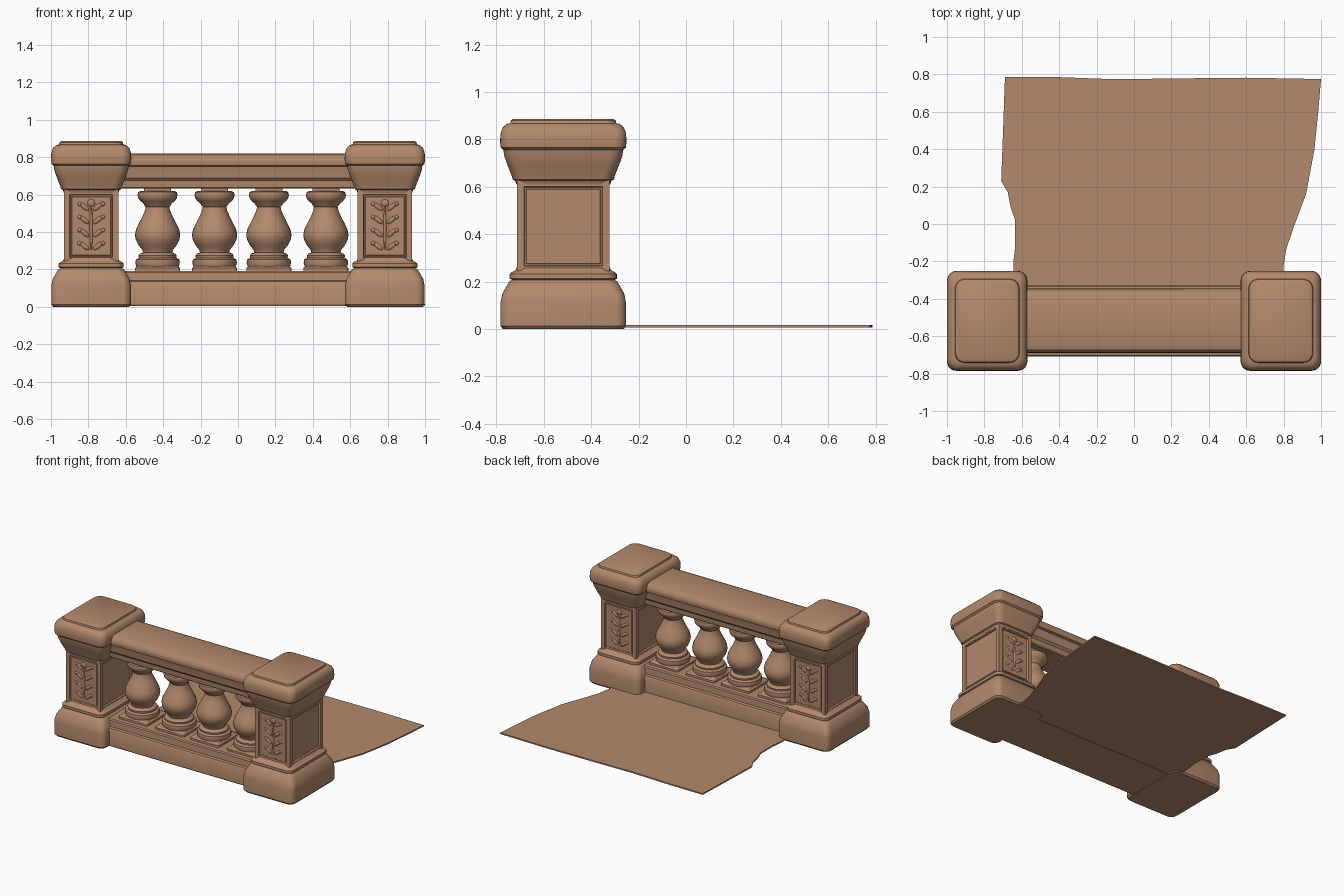
import bpy, bmesh, math
from mathutils import Matrix, Vector

cube = bpy.data.objects.get("Cube")
if cube:
    bpy.data.objects.remove(cube, do_unlink=True)

# Sandstone colour
stone = bpy.data.materials.new("sandstone")
stone.use_nodes = True
colour = (0.45, 0.25, 0.15, 1)
stone.diffuse_color = colour
bsdf = stone.node_tree.nodes["Principled BSDF"]
bsdf.inputs["Base Color"].default_value = colour
bsdf.inputs["Roughness"].default_value = 0.9

CY = -0.518      # depth centre of the balustrade
PX = 0.785       # pillar centre


def finish(bm, name, loc=(0, 0, 0), angle=35):
    bmesh.ops.recalc_face_normals(bm, faces=bm.faces)
    me = bpy.data.meshes.new(name)
    bm.to_mesh(me)
    bm.free()
    me.materials.append(stone)
    for p in me.polygons:
        p.use_smooth = True
    me.set_sharp_from_angle(angle=math.radians(angle))
    ob = bpy.data.objects.new(name, me)
    ob.location = loc
    bpy.context.scene.collection.objects.link(ob)
    return ob


def loft(bm, rings):
    """Skin a stack of closed rings and cap both ends."""
    loops = [[bm.verts.new(p) for p in ring] for ring in rings]
    n = len(loops[0])
    for a, b in zip(loops, loops[1:]):
        for i in range(n):
            j = (i + 1) % n
            bm.faces.new((a[i], a[j], b[j], b[i]))
    bm.faces.new(loops[0][::-1])
    bm.faces.new(loops[-1])


def round_rect(hx, hy, r, z, steps=5):
    pts = []
    for k, (sx, sy) in enumerate(((1, 1), (-1, 1), (-1, -1), (1, -1))):
        for s in range(steps + 1):
            a = math.pi / 2 * (k + s / steps)
            pts.append((sx * (hx - r) + r * math.cos(a),
                        sy * (hy - r) + r * math.sin(a), z))
    return pts


def circle(r, z, n=32):
    return [(r * math.cos(2 * math.pi * i / n), r * math.sin(2 * math.pi * i / n), z)
            for i in range(n)]


def moulding(name, profile, r, x):
    """Rounded block; profile holds (z, half depth), width is narrower."""
    bm = bmesh.new()
    loft(bm, [round_rect(h - 0.052, h, r, z) for z, h in profile])
    return finish(bm, name, (x, CY, 0))


def box(bm, cx, cy, z0, z1, hx, hy):
    m = Matrix.Translation((cx, cy, (z0 + z1) / 2)) @ Matrix.Diagonal(
        (2 * hx, 2 * hy, z1 - z0, 1))
    return bmesh.ops.create_cube(bm, size=1, matrix=m)["verts"]


BASE = [(0, 0.255), (0.012, 0.265), (0.11, 0.265), (0.15, 0.257), (0.18, 0.24),
        (0.2, 0.228), (0.207, 0.216), (0.212, 0.226), (0.232, 0.226), (0.24, 0.217),
        (0.247, 0.203), (0.26, 0.196)]
CAP = [(0.61, 0.198), (0.625, 0.203), (0.63, 0.213), (0.645, 0.217), (0.69, 0.235),
       (0.73, 0.249), (0.755, 0.253), (0.765, 0.264), (0.79, 0.267), (0.825, 0.265),
       (0.85, 0.256), (0.866, 0.238), (0.868, 0.224), (0.88, 0.221), (0.886, 0.213)]


def relief(bm, sy):
    """Carved stem with paired leaves and a blossom in a panel."""
    y = sy * 0.183

    def blob(x, z, w, h, tilt=0):
        m = (Matrix.Translation((x, y, z)) @ Matrix.Rotation(tilt, 4, 'Y')
             @ Matrix.Diagonal((w, 0.012, h, 1)))
        bmesh.ops.create_icosphere(bm, subdivisions=2, radius=1, matrix=m)

    blob(0, 0.42, 0.009, 0.14)
    for z in (0.31, 0.38, 0.45, 0.52):
        for s in (-1, 1):
            blob(s * 0.036, z + 0.015, 0.014, 0.036, s * 0.9)
            blob(s * 0.062, z + 0.03, 0.013, 0.013)
    blob(0, 0.555, 0.024, 0.022)


for side, sx in (("left", 1), ("right", -1)):
    x = sx * PX
    moulding(side + "_pillar_base", BASE, 0.045, x)
    moulding(side + "_pillar_cap", CAP, 0.05, x)

    # Shaft with a framed sunk panel on every side
    bm = bmesh.new()
    box(bm, 0, 0, 0.235, 0.63, 0.145, 0.196)
    walls = [f for f in bm.faces if abs(f.normal.z) < 0.5]
    bmesh.ops.inset_individual(bm, faces=walls, thickness=0.042, depth=0)
    bmesh.ops.inset_individual(bm, faces=walls, thickness=0.005, depth=-0.012)
    bmesh.ops.inset_individual(bm, faces=walls, thickness=0.008, depth=0)
    bmesh.ops.inset_individual(bm, faces=walls, thickness=0.004, depth=0.004)
    finish(bm, side + "_pillar_shaft", (x, CY, 0), 20)

    bm = bmesh.new()
    for sy in (-1, 1):
        relief(bm, sy)
    finish(bm, side + "_pillar_carving", (x, CY, 0))


def beam(name, profile, length=0.62):
    """Long bar along x from a mirrored (half depth, z) profile."""
    outline = [(h, z) for h, z in profile] + [(-h, z) for h, z in reversed(profile)]
    bm = bmesh.new()
    loft(bm, [[(x, y, z) for y, z in outline] for x in (-length, length)])
    return finish(bm, name, (0, CY, 0), 30)


beam("bottom_rail", [(0.185, 0.004), (0.19, 0.012), (0.19, 0.125), (0.184, 0.136),
                     (0.165, 0.14), (0.162, 0.185), (0.155, 0.193)])
beam("top_rail", [(0.115, 0.632), (0.122, 0.638), (0.126, 0.675), (0.14, 0.69),
                  (0.146, 0.735), (0.15, 0.75), (0.167, 0.755), (0.172, 0.775),
                  (0.168, 0.795), (0.155, 0.812), (0.13, 0.821)])

# Balusters between square blocks
TURNED = [(0.105, 0.21), (0.114, 0.217), (0.119, 0.235), (0.116, 0.253), (0.1, 0.262),
          (0.102, 0.275), (0.094, 0.285), (0.078, 0.29), (0.082, 0.305), (0.102, 0.33),
          (0.117, 0.36), (0.121, 0.385), (0.115, 0.415), (0.098, 0.45), (0.08, 0.485),
          (0.067, 0.515), (0.063, 0.535), (0.07, 0.542), (0.075, 0.552), (0.092, 0.566),
          (0.103, 0.58), (0.107, 0.597), (0.103, 0.613), (0.09, 0.62)]
for i, x in enumerate((-0.43, -0.125, 0.165, 0.47)):
    bm = bmesh.new()
    loft(bm, [circle(r, z) for r, z in TURNED])
    loft(bm, [round_rect(h, h, 0.015, z) for z, h in
              ((0.18, 0.12), (0.208, 0.12), (0.218, 0.108))])
    loft(bm, [round_rect(0.072, 0.072, 0.01, z) for z in (0.61, 0.645)])
    finish(bm, "baluster_%d" % (i + 1), (x, CY, 0))

# Thin paved ground sheet with worn edges
EDGE = [(-0.64, -0.45), (0.8, -0.45), (0.8, -0.22), (0.815, -0.13), (0.86, 0.0),
        (0.92, 0.16), (0.965, 0.4), (0.985, 0.6), (1.0, 0.775), (0.6, 0.782),
        (0.2, 0.778), (-0.1, 0.774), (-0.4, 0.785), (-0.69, 0.787), (-0.7, 0.5),
        (-0.71, 0.23), (-0.675, 0.17), (-0.66, 0.09), (-0.635, 0.02), (-0.635, -0.12),
        (-0.645, -0.2)]
bm = bmesh.new()
loft(bm, [[(x, y, z) for x, y in EDGE] for z in (0.006, 0.016)])
finish(bm, "ground_sheet")
